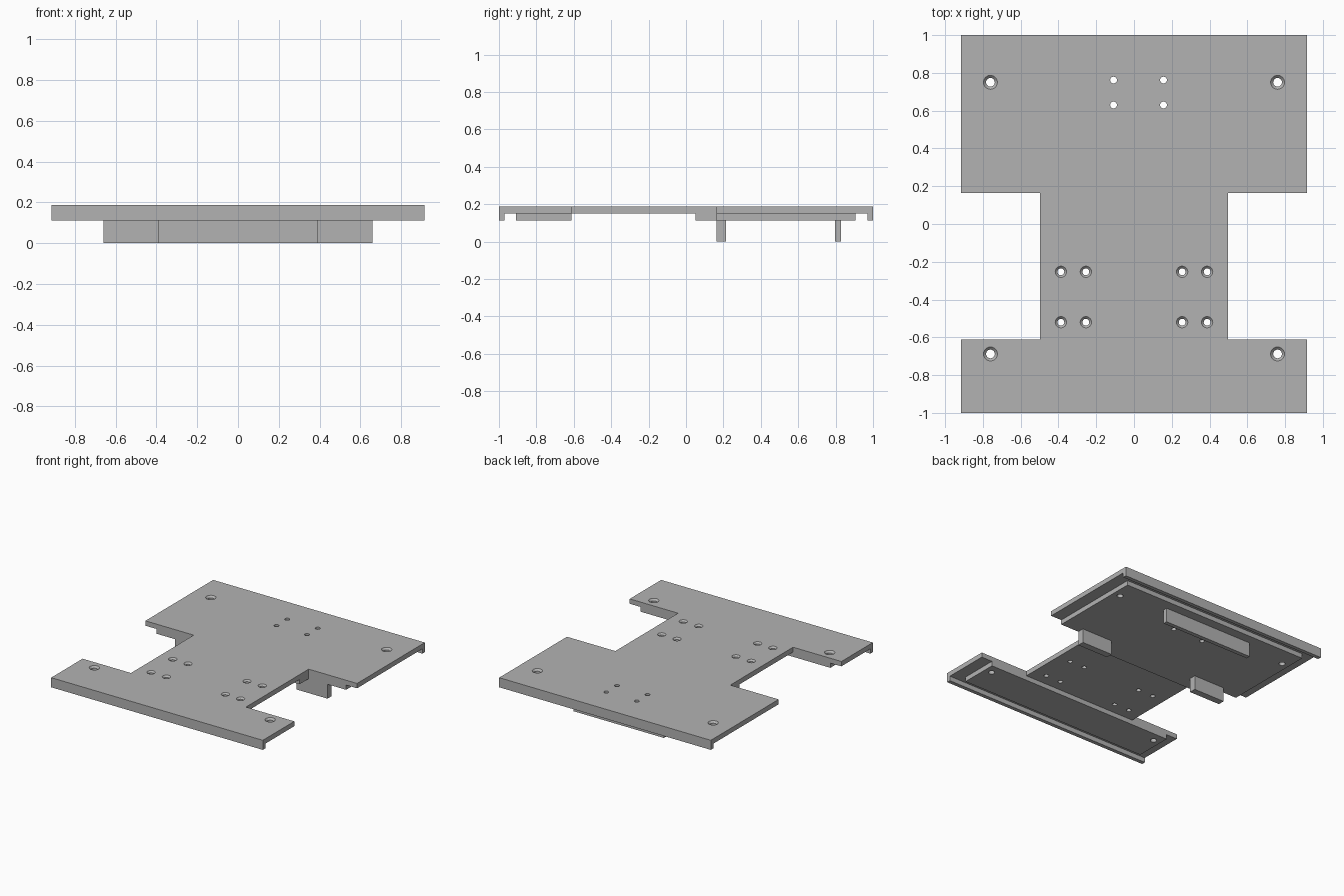
import bpy, bmesh, math

if "Cube" in bpy.data.objects:
    bpy.data.objects.remove(bpy.data.objects["Cube"], do_unlink=True)

TOP, MID, LOW = 0.187, 0.149, 0.112   # plate top, plate underside, pad underside
W, NECK, PAD = 0.915, 0.497, 0.82     # half widths

grey = bpy.data.materials.new("plain_grey")
grey.use_nodes = True
color = (0.45, 0.45, 0.45, 1)
grey.diffuse_color = color
grey.node_tree.nodes["Principled BSDF"].inputs["Base Color"].default_value = color


def make_object(name, bm):
    bmesh.ops.recalc_face_normals(bm, faces=bm.faces)
    mesh = bpy.data.meshes.new(name)
    bm.to_mesh(mesh)
    bm.free()
    mesh.materials.append(grey)
    ob = bpy.data.objects.new(name, mesh)
    bpy.context.scene.collection.objects.link(ob)
    return ob


def prism(name, half, z0, z1):
    """Extrude an outline given by its +x half and mirrored across x = 0."""
    outline = half + [(-x, y) for x, y in reversed(half)]
    bm = bmesh.new()
    face = bm.faces.new([bm.verts.new((x, y, z0)) for x, y in outline])
    top = bmesh.ops.extrude_face_region(bm, geom=[face])["geom"]
    verts = [v for v in top if isinstance(v, bmesh.types.BMVert)]
    bmesh.ops.translate(bm, verts=verts, vec=(0, 0, z1 - z0))
    return make_object(name, bm)


def box(name, x0, x1, y0, y1, z0, z1):
    bm = bmesh.new()
    bmesh.ops.create_cube(bm, size=1)
    for v in bm.verts:
        v.co = (x1 if v.co.x > 0 else x0, y1 if v.co.y > 0 else y0, z1 if v.co.z > 0 else z0)
    return make_object(name, bm)


def add_drill(bm, x, y, r, rim, n=24):
    """Stepped round cutter: a straight shaft opening into a countersink."""
    profile = [(r, 0.05), (r, TOP - (rim - r)), (rim, TOP), (rim, TOP + 0.05)]
    if rim == r:
        profile = [profile[0], profile[-1]]
    rings = [[bm.verts.new((x + rad * math.cos(math.tau * i / n),
                            y + rad * math.sin(math.tau * i / n), z)) for i in range(n)]
             for rad, z in profile]
    for a, b in zip(rings, rings[1:]):
        for i in range(n):
            j = (i + 1) % n
            bm.faces.new((a[i], a[j], b[j], b[i]))
    bm.faces.new(rings[0])
    bm.faces.new(rings[-1])


# H-shaped deck plate
plate = prism("deck_plate", [(W, -1), (W, -0.612), (NECK, -0.612), (NECK, 0.163),
                             (W, 0.163), (W, 1)], MID, TOP)

# Thickened pads under both ends
front_pad = prism("front_pad", [(PAD, -0.908), (PAD, -0.612)], LOW, MID)
rear_pad = prism("rear_pad", [(NECK, 0.05), (NECK, 0.163), (PAD, 0.163), (PAD, 0.905)], LOW, MID)

# Lips along the front and rear edges
box("front_lip", -W, W, -1, -0.97, LOW, MID)
box("rear_lip", -W, W, 0.97, 1, LOW, MID)

# Hanging tabs
box("rear_tab", -0.39, 0.39, 0.797, 0.83, 0, LOW)
for side, x0, x1 in (("left", 0.39, 0.66), ("right", -0.66, -0.39)):
    box(side + "_tab", x0, x1, 0.163, 0.215, 0, LOW)

# Screw holes
bm = bmesh.new()
for s in (-1, 1):
    for y in (0.75, -0.688):
        add_drill(bm, s * 0.76, y, 0.023, 0.037)
    for x in (0.255, 0.387):
        for y in (-0.253, -0.52):
            add_drill(bm, s * x, y, 0.018, 0.03)
for x in (-0.108, 0.156):
    for y in (0.63, 0.762):
        add_drill(bm, x, y, 0.018, 0.018)
drills = make_object("hole_cutters", bm)
drills.hide_render = True

for ob in (plate, front_pad, rear_pad):
    mod = ob.modifiers.new("holes", "BOOLEAN")
    mod.operation = "DIFFERENCE"
    mod.solver = "EXACT"
    mod.object = drills
    bpy.context.view_layer.objects.active = ob
    bpy.ops.object.modifier_apply(modifier=mod.name)
bpy.data.objects.remove(drills, do_unlink=True)

# Smooth hole walls, sharp edges elsewhere
bpy.ops.object.select_all(action="DESELECT")
for ob in (plate, front_pad, rear_pad):
    ob.select_set(True)
bpy.ops.object.shade_smooth_by_angle(angle=math.radians(30))
